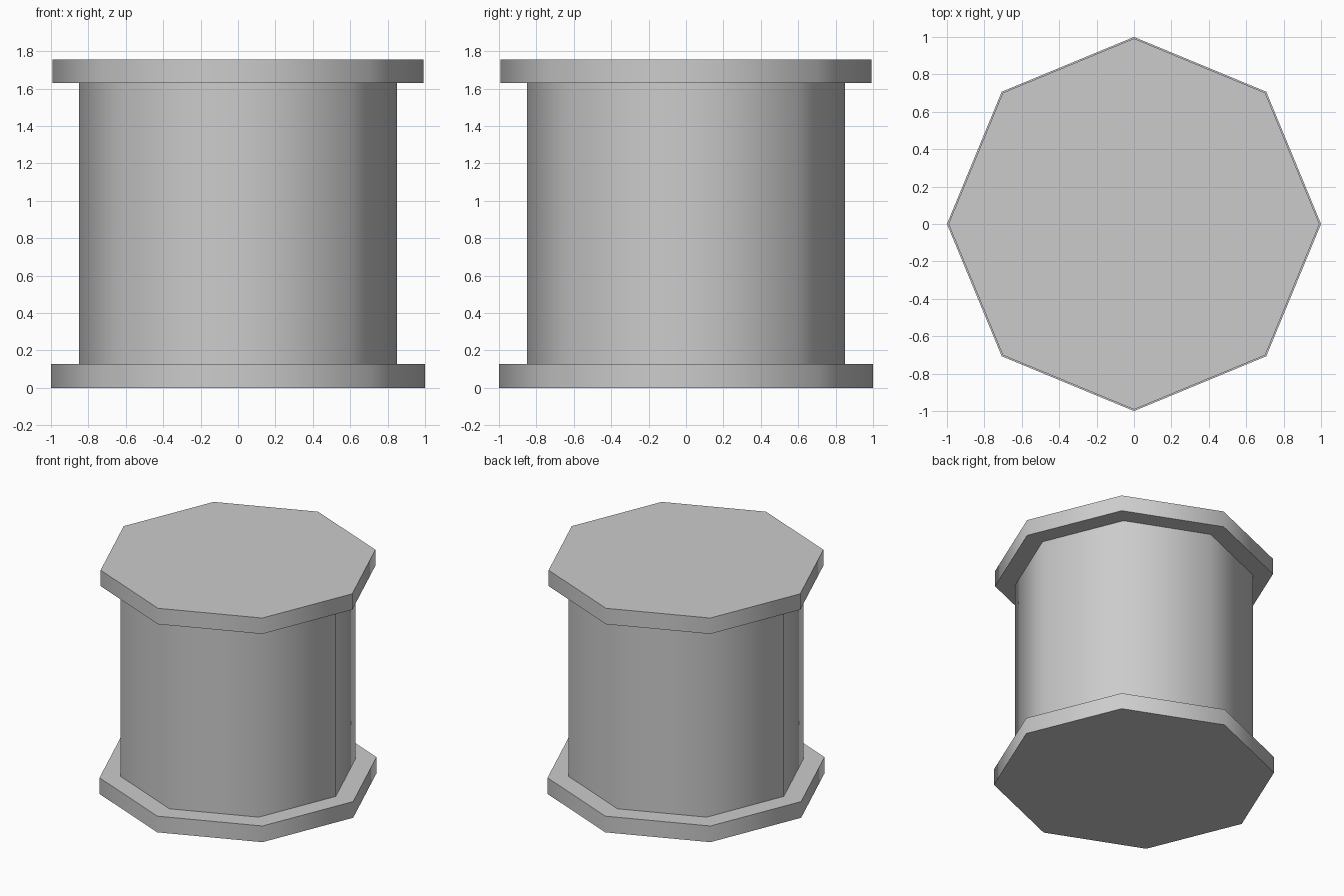
import bpy
import math

if "Cube" in bpy.data.objects:
    bpy.data.objects.remove(bpy.data.objects["Cube"])


def octagon(name, radius, z0, z1, caps='NGON'):
    """Eight-sided drum with corners on the x and y axes."""
    bpy.ops.mesh.primitive_cylinder_add(
        vertices=8, radius=radius, depth=z1 - z0,
        end_fill_type=caps, location=(0, 0, (z0 + z1) / 2))
    obj = bpy.context.object
    obj.name = name
    # Sides blend smoothly, while the 90 degree rims stay sharp
    bpy.ops.object.shade_smooth_by_angle(angle=math.radians(60))
    return obj


# Bottom flange
octagon("base_flange", 1.0, 0.0, 0.127)
# Column between the flanges, open where it meets them
octagon("column", 0.849, 0.127, 1.63, caps='NOTHING')
# Top flange, very slightly smaller than the base
octagon("top_flange", 0.992, 1.63, 1.755)
